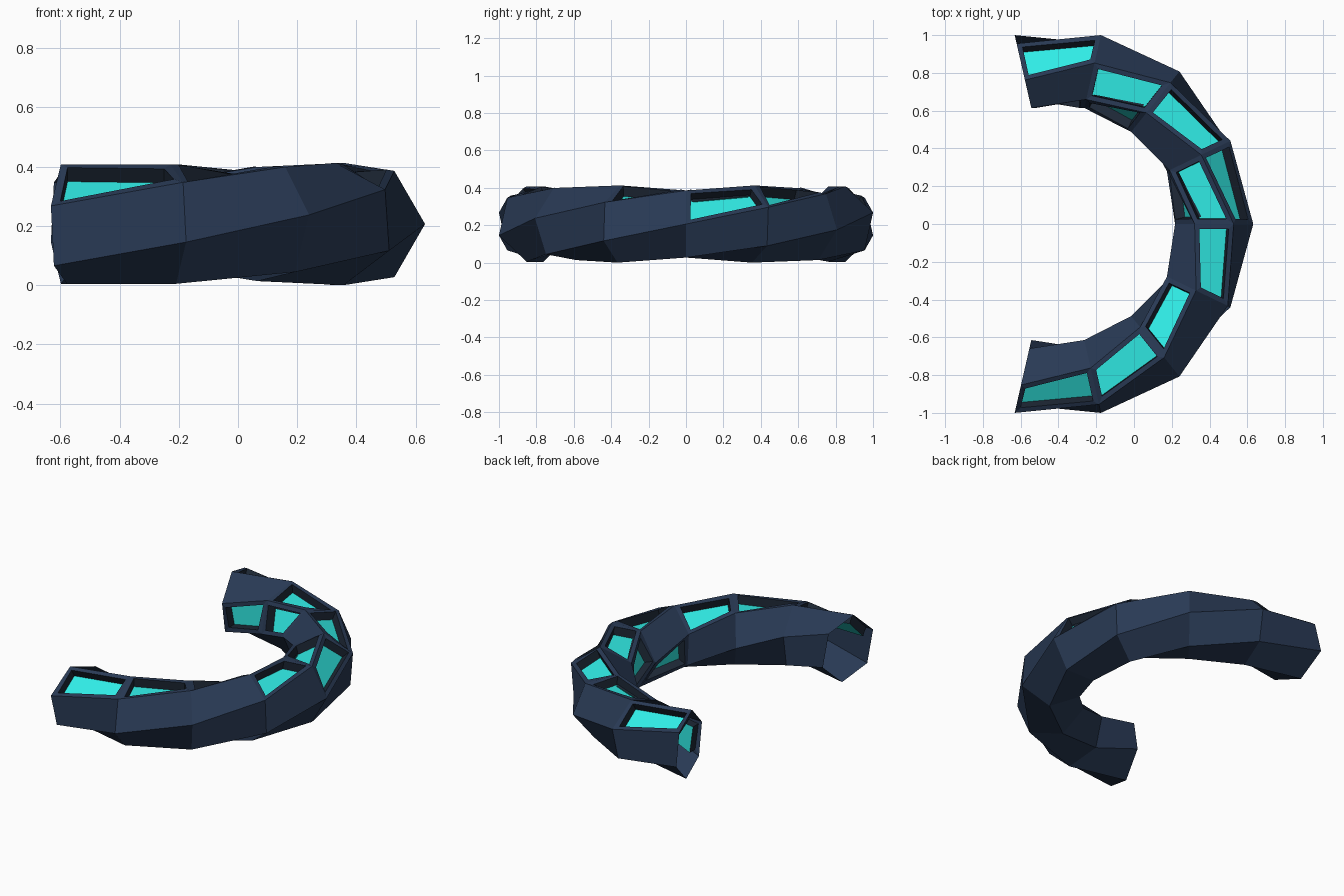
import bpy, bmesh
from math import sin, cos, pi, radians

if "Cube" in bpy.data.objects:
    bpy.data.objects.remove(bpy.data.objects["Cube"])

SEGS, SIDES = 14, 6              # full ring would have 14 segments, hexagonal tube
R, r, CX, CZ = 0.828, 0.207, -0.4035, 0.2064
RIM, DEPTH = 0.026, 0.055        # frame width and recess of the windows


def material(name, color):
    m = bpy.data.materials.new(name)
    m.diffuse_color = (*color, 1)
    m.use_nodes = True
    m.node_tree.nodes["Principled BSDF"].inputs["Base Color"].default_value = m.diffuse_color
    return m


bm = bmesh.new()

# Twisted hexagonal tube: the section turns as fast as the arc does, ends stay open
rings = []
for i in range(-4, 5):
    t = 2 * pi * i / SEGS
    ring = []
    for k in range(SIDES):
        p = t + 2 * pi * k / SIDES
        d = R + r * cos(p)
        ring.append(bm.verts.new((CX + d * cos(t), d * sin(t), CZ + r * sin(p))))
    rings.append(ring)

faces = {}
for s in range(8):
    a, b = rings[s], rings[s + 1]
    for k in range(SIDES):
        n = (k + 1) % SIDES
        faces[s - 4, k] = bm.faces.new((a[k], b[k], b[n], a[n]))
bmesh.ops.recalc_face_normals(bm, faces=bm.faces)
if faces[0, 0].normal.x < 0:
    bmesh.ops.reverse_faces(bm, faces=bm.faces)
bm.normal_update()

# Recessed glowing windows: (segment, side)
windows = [faces[w] for w in ((-4, 2), (-3, 2), (-2, 2), (-1, 1), (-1, 3),
                              (0, 0), (0, 1), (0, 2), (1, 0), (2, 0), (2, 1),
                              (3, 5), (3, 1))]
bmesh.ops.inset_individual(bm, faces=windows, thickness=RIM, use_even_offset=True)
walls = bmesh.ops.inset_individual(bm, faces=windows, thickness=0, depth=-DEPTH)
for f in walls["faces"]:
    f.material_index = 1
for f in windows:
    f.material_index = 2

mesh = bpy.data.meshes.new("twisted_half_ring")
bm.to_mesh(mesh)
bm.free()
mesh.materials.append(material("navy_shell", (0.022, 0.042, 0.09)))
mesh.materials.append(material("dark_recess", (0.012, 0.02, 0.035)))
mesh.materials.append(material("teal_glow", (0.03, 0.85, 0.8)))
obj = bpy.data.objects.new("twisted_half_ring", mesh)
bpy.context.collection.objects.link(obj)
